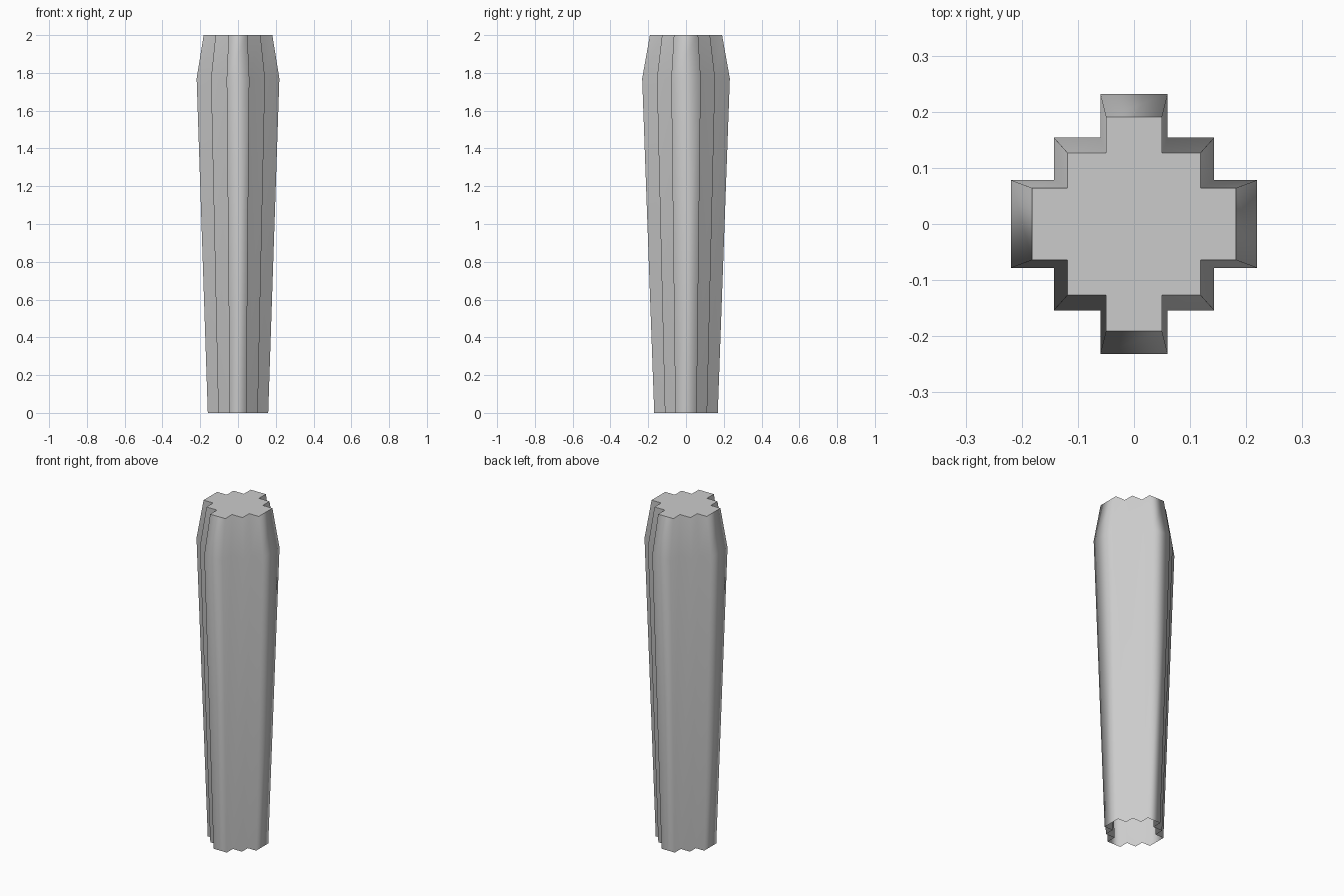
import bpy, bmesh

if "Cube" in bpy.data.objects:
    bpy.data.objects.remove(bpy.data.objects["Cube"])

# One quadrant of the stepped cross section at its widest height
quad = [(0.219, 0.078), (0.143, 0.078), (0.143, 0.154), (0.06, 0.154), (0.06, 0.232)]
outline = (quad
           + [(-x, y) for x, y in reversed(quad)]
           + [(-x, -y) for x, y in quad]
           + [(x, -y) for x, y in reversed(quad)])

# (height, x scale, y scale): foot, widest shoulder, top
levels = [(0.0, 0.73, 0.725), (1.77, 1.0, 1.0), (2.0, 0.83, 0.823)]

bm = bmesh.new()
rings = [[bm.verts.new((x * sx, y * sy, z)) for x, y in outline] for z, sx, sy in levels]

# Smooth stepped walls, open at the foot
n = len(outline)
for low, high in zip(rings, rings[1:]):
    for i in range(n):
        j = (i + 1) % n
        bm.faces.new((low[i], low[j], high[j], high[i])).smooth = True

# Flat top with a crisp rim
cap = bm.faces.new(rings[-1])
for edge in cap.edges:
    edge.smooth = False

mesh = bpy.data.meshes.new("stepped_column")
bm.to_mesh(mesh)
bm.free()
column = bpy.data.objects.new("stepped_column", mesh)
bpy.context.collection.objects.link(column)
